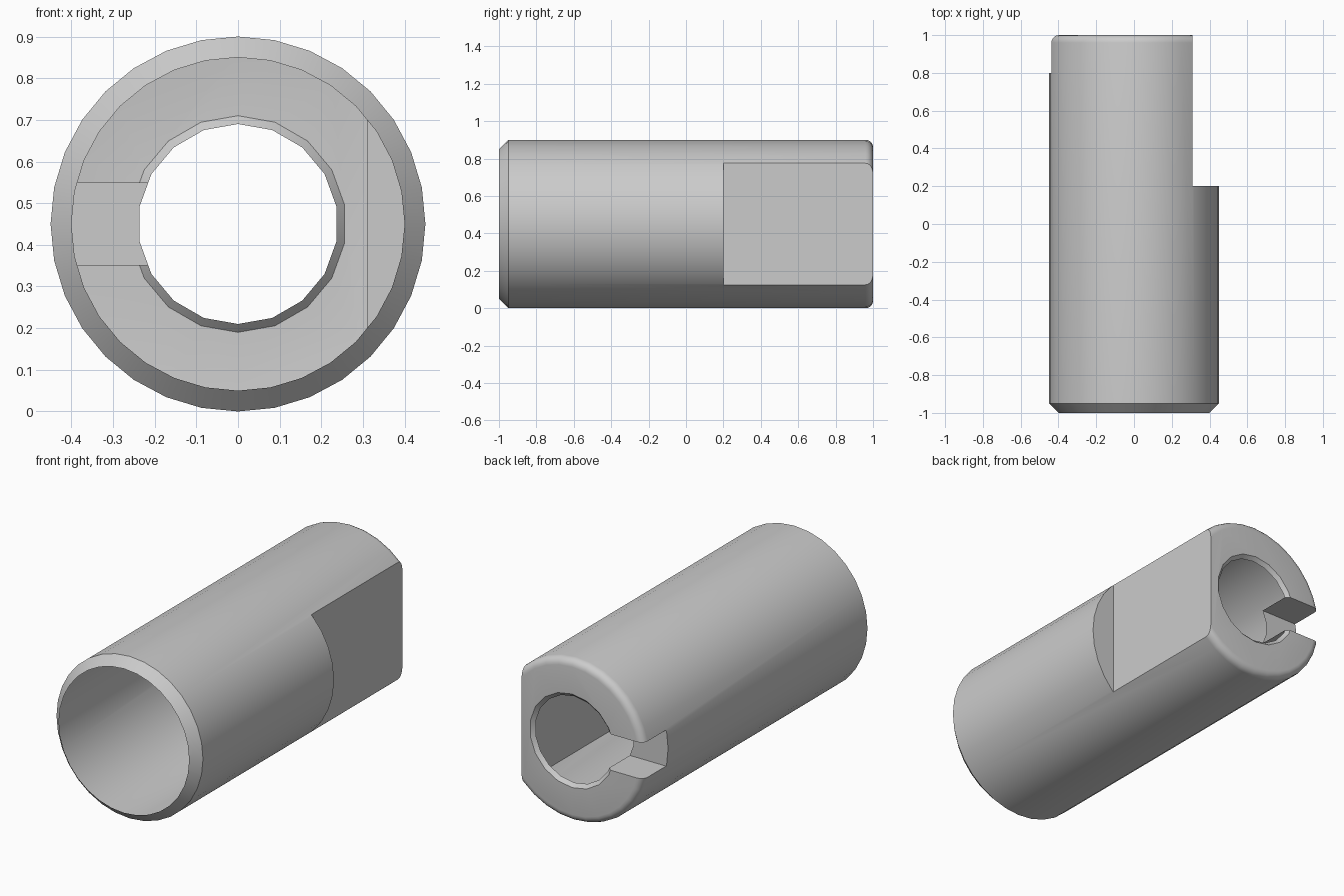
import bpy
import bmesh
from math import sin, cos, pi, hypot, radians

cube = bpy.data.objects.get("Cube")
if cube:
    bpy.data.objects.remove(cube)

AXIS_Z = 0.45      # height of the sleeve's axis
R = 0.45           # outer radius
FILLET = 0.04


def to_object(name, bm):
    bmesh.ops.recalc_face_normals(bm, faces=bm.faces)
    mesh = bpy.data.meshes.new(name)
    bm.to_mesh(mesh)
    bm.free()
    obj = bpy.data.objects.new(name, mesh)
    bpy.context.collection.objects.link(obj)
    return obj


def lathe(name, profile, sides):
    """Closed solid turned about the y axis from (radius, y) points."""
    bm = bmesh.new()
    rings = []
    for r, y in profile:
        angles = [2 * pi * i / sides for i in range(sides)]
        rings.append([bm.verts.new((r * sin(a), y, AXIS_Z + r * cos(a))) for a in angles])
    for a, b in zip(rings, rings[1:]):
        for i in range(sides):
            j = (i + 1) % sides
            bm.faces.new((a[i], a[j], b[j], b[i]))
    bm.faces.new(rings[0])
    bm.faces.new(rings[-1])
    return to_object(name, bm)


def box(name, low, high):
    bm = bmesh.new()
    bmesh.ops.create_cube(bm, size=1)
    for v in bm.verts:
        v.co = [(a + b) / 2 + c * (b - a) for a, b, c in zip(low, high, v.co)]
    return to_object(name, bm)


# Sleeve body: chamfered front, rounded back
fillet = [(R - FILLET + FILLET * cos(t), 1 - FILLET + FILLET * sin(t))
          for t in (i * pi / 10 for i in range(6))]
sleeve = lathe("sleeve", [(0.4, -1), (R, -0.95)] + fillet, 32)

# Cutters: side flat, chamfered back hole, key slot
cutters = [
    box("flat_cutter", (0.31, 0.2, -0.5), (0.8, 1.5, 1.5)),
    lathe("hole_cutter", [(0.24, 0.7), (0.24, 0.98), (0.26, 1), (0.26, 1.1)], 18),
    box("slot_cutter", (-0.8, 0.8, 0.35), (-0.15, 1.5, 0.55)),
]
bpy.context.view_layer.objects.active = sleeve
for cutter in cutters:
    cutter.hide_render = True
    mod = sleeve.modifiers.new(cutter.name, "BOOLEAN")
    mod.operation = "DIFFERENCE"
    mod.solver = "EXACT"
    mod.object = cutter
    bpy.ops.object.modifier_apply(modifier=mod.name)
    bpy.data.objects.remove(cutter)

# Open the front and the inside of the hole, leaving a thin shell
bm = bmesh.new()
bm.from_mesh(sleeve.data)


def is_open(face):
    if all(v.co.y < -0.99 for v in face.verts):
        return True
    return all(hypot(v.co.x, v.co.z - AXIS_Z) < 0.245 and v.co.y < 0.985 for v in face.verts)


bmesh.ops.delete(bm, geom=[f for f in bm.faces if is_open(f)], context="FACES")
bm.to_mesh(sleeve.data)
bm.free()

# Plain grey metal
grey = bpy.data.materials.new("grey_metal")
grey.use_nodes = True
color = (0.6, 0.6, 0.6, 1)
grey.diffuse_color = color
grey.node_tree.nodes["Principled BSDF"].inputs["Base Color"].default_value = color
sleeve.data.materials.clear()
sleeve.data.materials.append(grey)

bpy.ops.object.select_all(action="DESELECT")
sleeve.select_set(True)
bpy.context.view_layer.objects.active = sleeve
bpy.ops.object.shade_smooth_by_angle(angle=radians(30))
